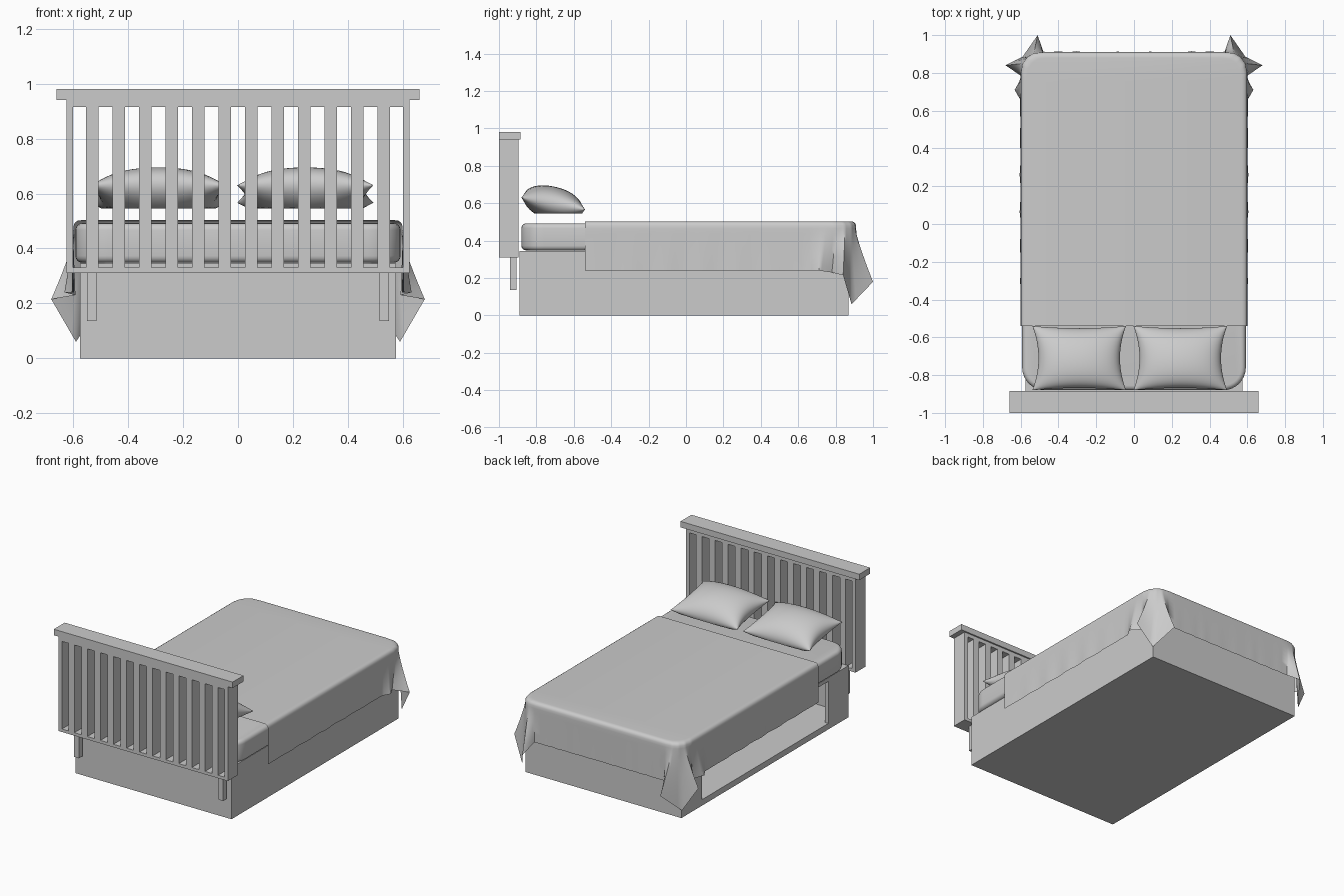
import bpy, bmesh, math
from mathutils import Vector

cube = bpy.data.objects.get("Cube")
if cube:
    bpy.data.objects.remove(cube, do_unlink=True)

grey = bpy.data.materials.new("plain_grey")
grey.use_nodes = True
grey.diffuse_color = (0.6, 0.6, 0.6, 1)
grey.node_tree.nodes["Principled BSDF"].inputs["Base Color"].default_value = (0.6, 0.6, 0.6, 1)


def add(name, bm):
    """Turn a bmesh into a named object."""
    bmesh.ops.recalc_face_normals(bm, faces=bm.faces)
    mesh = bpy.data.meshes.new(name)
    bm.to_mesh(mesh)
    bm.free()
    mesh.materials.append(grey)
    ob = bpy.data.objects.new(name, mesh)
    bpy.context.collection.objects.link(ob)
    return ob


def box_bm(x, y, z):
    bm = bmesh.new()
    bmesh.ops.create_cube(bm, size=1)
    for v in bm.verts:
        v.co = [r[0] + (c + 0.5) * (r[1] - r[0]) for r, c in zip((x, y, z), v.co)]
    return bm


def box(name, x, y, z):
    return add(name, box_bm(x, y, z))


def activate(ob):
    bpy.ops.object.select_all(action='DESELECT')
    ob.select_set(True)
    bpy.context.view_layer.objects.active = ob


def smooth(ob, angle):
    activate(ob)
    bpy.ops.object.shade_smooth_by_angle(angle=math.radians(angle))


def cut(ob, cutter):
    activate(ob)
    mod = ob.modifiers.new("cut", 'BOOLEAN')
    mod.operation = 'DIFFERENCE'
    mod.solver = 'EXACT'
    mod.object = cutter
    bpy.ops.object.modifier_apply(modifier=mod.name)
    bpy.data.objects.remove(cutter, do_unlink=True)


# Hollow base with a long storage opening on one side
base = box("base", (-0.575, 0.575), (-0.89, 0.87), (0, 0.345))
cut(base, box("hollow", (-0.55, 0.55), (-0.865, 0.845), (0.04, 0.32)))
cut(base, box("opening", (-0.7, -0.5), (-0.68, 0.65), (0.04, 0.32)))

# Headboard: cap, rails, posts, slats and mounting legs
DEPTH = (-1, -0.895)
box("headboard_cap", (-0.66, 0.66), (-1, -0.885), (0.94, 0.98))
box("headboard_top_rail", (-0.6, 0.6), DEPTH, (0.915, 0.94))
box("headboard_bottom_rail", (-0.6, 0.6), DEPTH, (0.31, 0.33))
for side, s in (("left", 1), ("right", -1)):
    box(f"headboard_post_{side}", sorted((s * 0.6, s * 0.625)), DEPTH, (0.31, 0.94))
    box(f"headboard_leg_{side}", sorted((s * 0.515, s * 0.55)), (-0.942, -0.907), (0.135, 0.31))
for i in range(12):
    x = (i - 5.5) * 0.0965
    box(f"headboard_slat_{i + 1}", (x - 0.022, x + 0.022), DEPTH, (0.33, 0.915))

# Mattress with rounded corners and soft edges
bm = box_bm((-0.592, 0.592), (-0.88, 0.895), (0.348, 0.492))
uprights = [e for e in bm.edges if abs(e.verts[0].co.z - e.verts[1].co.z) > 0.1]
bmesh.ops.bevel(bm, geom=uprights, offset=0.12, segments=8, profile=0.5, affect='EDGES')
rims = [e for e in bm.edges if abs(e.verts[0].co.z - e.verts[1].co.z) < 0.01]
bmesh.ops.bevel(bm, geom=rims, offset=0.025, segments=4, profile=0.5, affect='EDGES')
smooth(add("mattress", bm), 40)

# Blanket: half outline as (top edge x, y) and (hem x, y, z), mirrored around the foot
HALF = [((0.6, -0.54), (0.6, -0.54, 0.24)),
        ((0.6, 0.66), (0.603, 0.66, 0.24)),
        ((0.6, 0.74), (0.632, 0.71, 0.24)),
        ((0.6, 0.8), (0.592, 0.78, 0.23)),
        ((0.59, 0.85), (0.68, 0.84, 0.215)),
        ((0.565, 0.885), (0.59, 0.885, 0.06)),
        ((0.53, 0.905), (0.51, 1.0, 0.18)),
        ((0.48, 0.91), (0.48, 0.912, 0.24)),
        ((0, 0.91), (0, 0.91, 0.24))]
columns = []
for (t0, h0), (t1, h1) in zip(HALF, HALF[1:]):
    length = (Vector(t1) - Vector(t0)).length
    steps = max(5, int(length / 0.04))
    for i in range(steps):
        f = i / steps
        top, hem = Vector(t0).lerp(Vector(t1), f), Vector(h0).lerp(Vector(h1), f)
        if length > 0.3:
            ripple = 0.004 * math.sin(f * 40) * math.sin(f * math.pi)
            hem += Vector((ripple, 0, 0)) if top.x > 0.55 else Vector((0, ripple, 0))
        columns.append((top, hem))
columns.append((Vector(HALF[-1][0]), Vector(HALF[-1][1])))
flip = Vector((-1, 1, 1))
columns += [(t * flip.xy, h * flip) for t, h in reversed(columns[:-1])]

bm = bmesh.new()
rows = []
for inset, z in ((0.03, 0.503), (0.016, 0.501), (0.006, 0.494), (0.001, 0.482)):
    rows.append([bm.verts.new((t.x * (1 - inset / 0.6),
                               t.y - inset * max(0, t.y) / 0.91, z)) for t, h in columns])
for r in range(9):
    f = r / 8
    row = []
    for t, h in columns:
        p = t.lerp(h.xy, f ** 1.2)
        row.append(bm.verts.new((p.x, p.y, 0.465 + (h.z - 0.465) * f)))
    rows.append(row)
bm.faces.new(rows[0])
for a, b in zip(rows, rows[1:]):
    for i in range(len(a) - 1):
        bm.faces.new((a[i], a[i + 1], b[i + 1], b[i]))
blanket = add("blanket", bm)
if blanket.data.polygons[0].normal.z < 0:
    blanket.data.flip_normals()
smooth(blanket, 50)


# Pillows: two puffed sheets joined at a pinched seam
def pillow(name, cx, cy, w, d, n=24):
    bm = bmesh.new()
    for side in (1, -1):
        grid = []
        for j in range(n + 1):
            v = math.sin((j / n - 0.5) * math.pi)
            line = []
            for i in range(n + 1):
                u = math.sin((i / n - 0.5) * math.pi)
                puff = max(0, (1 - u * u) * (1 - v * v)) ** 0.5
                x = cx + w * u * (1 - 0.13 * (1 - v * v) * u * u)
                y = cy + d * v * (1 - 0.07 * (1 - u * u) * v * v)
                seam = 0.598 - 0.032 * v
                z = seam + 0.092 * puff if side > 0 else max(0.545, seam - 0.09 * puff)
                line.append(bm.verts.new((x, y, z)))
            grid.append(line)
        for a, b in zip(grid, grid[1:]):
            for i in range(n):
                bm.faces.new((a[i], a[i + 1], b[i + 1], b[i]))
    bmesh.ops.remove_doubles(bm, verts=bm.verts, dist=0.0005)
    smooth(add(name, bm), 60)


pillow("pillow_left", 0.245, -0.71, 0.248, 0.17)
pillow("pillow_right", -0.29, -0.71, 0.248, 0.17)
